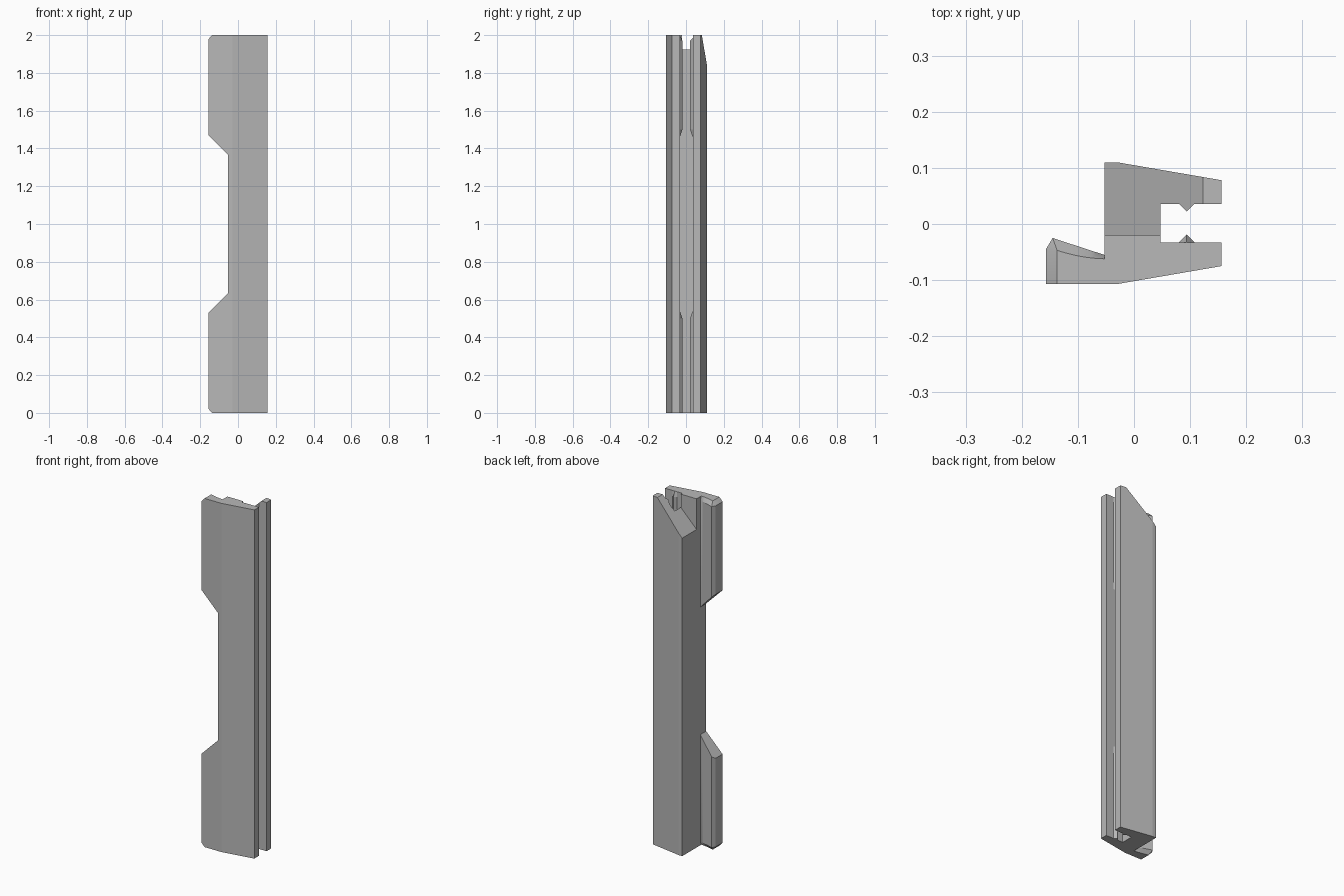
import bpy
import bmesh

cube = bpy.data.objects.get("Cube")
if cube:
    bpy.data.objects.remove(cube, do_unlink=True)

grey = bpy.data.materials.new("mid grey")
grey.use_nodes = True
colour = (0.48, 0.48, 0.48, 1)
grey.diffuse_color = colour
grey.node_tree.nodes["Principled BSDF"].inputs["Base Color"].default_value = colour

HEIGHT = 2.0


def loft(name, rings):
    """Skin a closed solid through rings that have equal point counts."""
    bm = bmesh.new()
    loops = [[bm.verts.new(p) for p in ring] for ring in rings]
    n = len(loops[0])
    for a, b in zip(loops, loops[1:]):
        for i in range(n):
            j = (i + 1) % n
            bm.faces.new((a[i], a[j], b[j], b[i]))
    bm.faces.new(loops[0])
    bm.faces.new(loops[-1])
    bmesh.ops.recalc_face_normals(bm, faces=bm.faces)
    mesh = bpy.data.meshes.new(name)
    bm.to_mesh(mesh)
    bm.free()
    mesh.materials.append(grey)
    obj = bpy.data.objects.new(name, mesh)
    bpy.context.collection.objects.link(obj)
    return obj


def ring(points, z):
    return [(x, y, z) for x, y in points]


def activate(obj):
    bpy.ops.object.select_all(action='DESELECT')
    obj.select_set(True)
    bpy.context.view_layer.objects.active = obj


def cut(obj, cutter):
    mod = obj.modifiers.new("cut", 'BOOLEAN')
    mod.operation = 'DIFFERENCE'
    mod.solver = 'EXACT'
    mod.object = cutter
    activate(obj)
    bpy.ops.object.modifier_apply(modifier=mod.name)


# Main rail: a block with two tapering arms around an open slot
rail_profile = [
    (-0.053, -0.107), (-0.03, -0.107), (0.156, -0.075), (0.156, -0.033),
    (0.047, -0.033), (0.047, 0.036), (0.156, 0.036), (0.156, 0.078),
    (-0.03, 0.11), (-0.053, 0.11)]
rail = loft("rail", [ring(rail_profile, 0), ring(rail_profile, HEIGHT)])


# Grip ribs inside the slot, tapering to nothing at their inner ends
def rib(name, wall, side, upper):
    tip = wall + side * 0.014
    root = wall - side * 0.004

    def section(z, y):
        return [(0.08, wall, z), (0.08, root, z), (0.108, root, z),
                (0.108, wall, z), (0.094, y, z)]
    flat = wall + side * 0.0005
    stations = [(0, tip), (0.5, tip), (0.54, flat)]
    if upper:
        stations = [(0, flat if side > 0 else tip), (0.03, tip)] + stations[1:]
        stations = [(HEIGHT - z, y) for z, y in stations]
    return loft(name, [section(z, y) for z, y in stations])


ribs = {}
for level, upper in (("lower", False), ("upper", True)):
    ribs["front", level] = rib(level + "_front_rib", -0.033, 1, upper)
    ribs["back", level] = rib(level + "_back_rib", 0.036, -1, upper)

# Sloping cut across the top of the rear part
wedge = [(0.123, HEIGHT), (-0.077, 1.8), (-0.2, 1.8), (-0.2, 2.1), (0.223, 2.1)]
cutter = loft("wedge_cutter", [[(x, y, z) for x, z in wedge] for y in (-0.02, 0.3)])
cutter.hide_render = True
cut(rail, cutter)
cut(ribs["back", "upper"], cutter)
bpy.data.objects.remove(cutter, do_unlink=True)

# Side flanges: slanted inner ends, eased outer ends with a scooped back edge
STEPS = 8
fractions = [i / STEPS for i in range(STEPS + 1)]
full = [(-0.053 - 0.092 * t, -0.055 + 0.03 * t) for t in fractions]
full += [(-0.157, -0.045), (-0.157, -0.107), (-0.053, -0.107)]
eased = [(-0.053 - 0.084 * t, -0.062 + 0.015 * t ** 1.8) for t in fractions]
eased += [(-0.137, -0.05), (-0.137, -0.107), (-0.053, -0.107)]


def flange(name, place):
    slant = [(x, y, place(0.53 + (x + 0.157))) for x, y in full]
    obj = loft(name, [slant, ring(full, place(0.022)), ring(eased, place(0))])
    activate(obj)
    bpy.ops.object.shade_smooth_by_angle(angle=0.4)


flange("lower_flange", lambda z: z)
flange("upper_flange", lambda z: HEIGHT - z)
